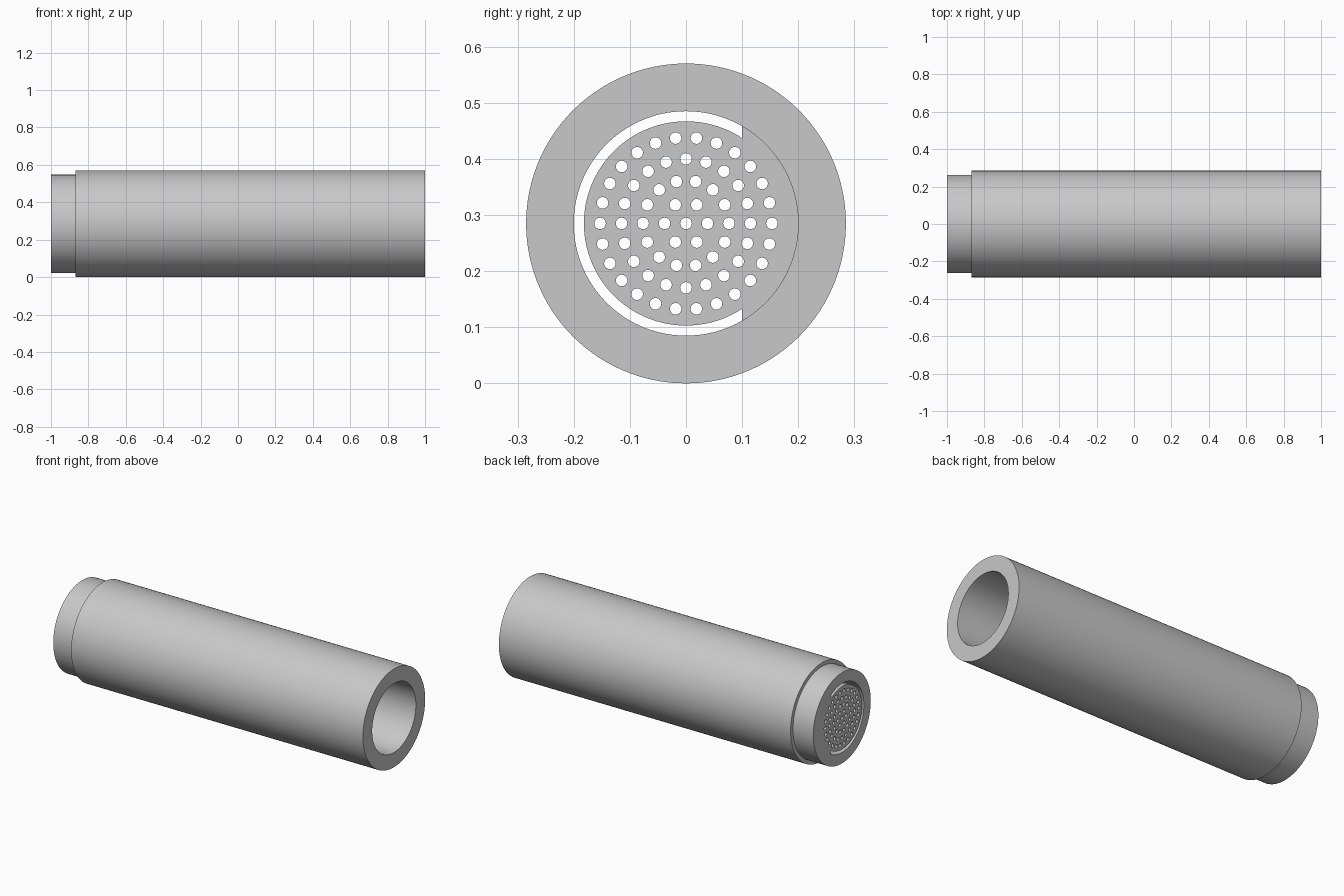
import bpy, bmesh
from math import sin, cos, pi, acos, radians
from mathutils import Matrix, Vector

cube = bpy.data.objects.get("Cube")
if cube:
    bpy.data.objects.remove(cube, do_unlink=True)

SEGMENTS = 120
CENTRE_Z = 0.285
BORE, DISC, CHORD = 0.2, 0.182, 0.1
PLATE_THICKNESS = 0.03

grey = bpy.data.materials.new("light_grey")
grey.use_nodes = True
colour = (0.58, 0.58, 0.58, 1)
grey.diffuse_color = colour
grey.node_tree.nodes["Principled BSDF"].inputs["Base Color"].default_value = colour


def add_object(name, mesh):
    obj = bpy.data.objects.new(name, mesh)
    bpy.context.collection.objects.link(obj)
    mesh.materials.clear()
    mesh.materials.append(grey)
    bpy.ops.object.select_all(action="DESELECT")
    obj.select_set(True)
    bpy.context.view_layer.objects.active = obj
    bpy.ops.object.shade_smooth_by_angle(angle=radians(30))
    return obj


def arc(radius, start, end, steps):
    return [(radius * cos(start + (end - start) * i / steps),
             radius * sin(start + (end - start) * i / steps)) for i in range(steps + 1)]


# Tube body with a narrower neck: closed wall profile turned about the x axis
profile = [(-1, BORE), (-1, 0.263), (-0.87, 0.263), (-0.87, 0.285), (1, 0.285), (1, BORE)]
bm = bmesh.new()
verts = [bm.verts.new((x, r, 0)) for x, r in profile]
edges = [bm.edges.new((verts[i - 1], verts[i])) for i in range(len(verts))]
bmesh.ops.spin(bm, geom=verts + edges, cent=(0, 0, 0), axis=(1, 0, 0),
               angle=2 * pi, steps=SEGMENTS, use_merge=True)
bmesh.ops.remove_doubles(bm, verts=bm.verts, dist=1e-5)
bmesh.ops.recalc_face_normals(bm, faces=bm.faces)
mesh = bpy.data.meshes.new("tube_body")
bm.to_mesh(mesh)
bm.free()
add_object("tube_body", mesh).location.z = CENTRE_Z

# Perforated end plate: disc joined to the bore by a segment on one side
outer = acos(CHORD / BORE)
inner = acos(CHORD / DISC)
loops = [arc(BORE, -outer, outer, SEGMENTS // 3)
         + arc(DISC, inner, 2 * pi - inner, SEGMENTS * 2 // 3)]

# Rings of holes around a central hole
for ring, count in enumerate((1, 6, 14, 20, 26)):
    for i in range(count):
        a = 2 * pi * i / count
        cx, cy = 0.0383 * ring * cos(a), 0.0383 * ring * sin(a)
        loops.append([(cx + x, cy + y) for x, y in arc(0.0103, 0, 2 * pi, 24)[:-1]])

curve = bpy.data.curves.new("plate_outline", "CURVE")
curve.dimensions = "2D"
curve.fill_mode = "BOTH"
curve.extrude = PLATE_THICKNESS / 2
for loop in loops:
    spline = curve.splines.new("POLY")
    spline.points.add(len(loop) - 1)
    for point, (x, y) in zip(spline.points, loop):
        point.co = (x, y, 0, 1)
    spline.use_cyclic_u = True
outline = bpy.data.objects.new("plate_outline", curve)
bpy.context.collection.objects.link(outline)
bpy.context.view_layer.update()
mesh = bpy.data.meshes.new_from_object(outline.evaluated_get(bpy.context.evaluated_depsgraph_get()))
bpy.data.objects.remove(outline, do_unlink=True)

# Stand the plate upright, flush with the neck end
turn = Matrix(((0, 0, 1), (1, 0, 0), (0, 1, 0))).to_4x4()
mesh.transform(Matrix.Translation(Vector((-1 + PLATE_THICKNESS / 2, 0, CENTRE_Z))) @ turn)
bm = bmesh.new()
bm.from_mesh(mesh)
bmesh.ops.remove_doubles(bm, verts=bm.verts, dist=1e-5)
bmesh.ops.recalc_face_normals(bm, faces=bm.faces)
bm.to_mesh(mesh)
bm.free()
add_object("perforated_plate", mesh)
